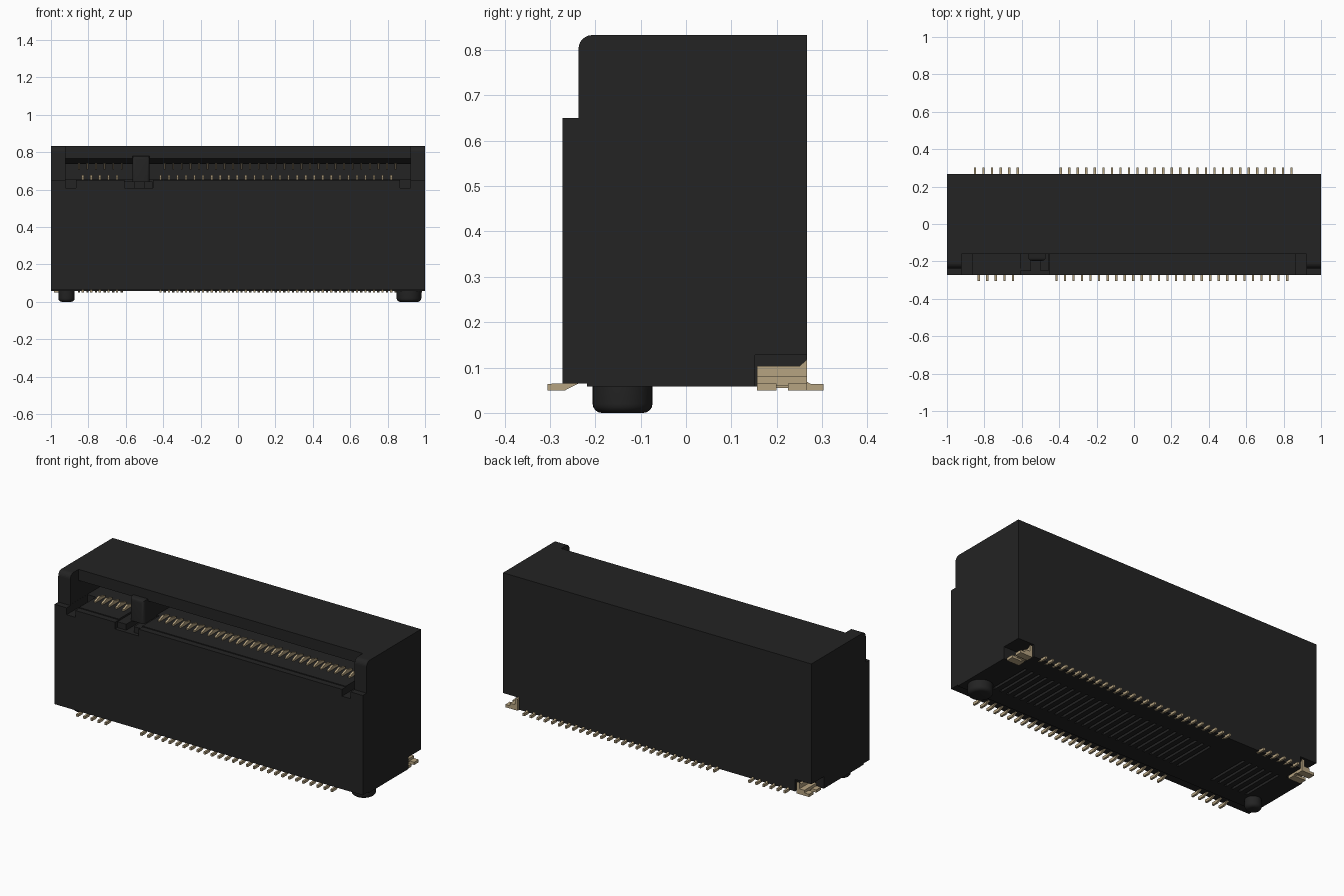
import bpy, bmesh, math

if "Cube" in bpy.data.objects:
    bpy.data.objects.remove(bpy.data.objects["Cube"])


def material(name, rgb):
    m = bpy.data.materials.new(name)
    m.use_nodes = True
    m.diffuse_color = (*rgb, 1)
    m.node_tree.nodes["Principled BSDF"].inputs["Base Color"].default_value = (*rgb, 1)
    return m


BLACK = material("black plastic", (0.017, 0.017, 0.017))
GOLD = material("pale gold metal", (0.47, 0.37, 0.22))


def finish(name, bm, mat, smooth=False):
    bmesh.ops.recalc_face_normals(bm, faces=bm.faces[:])
    me = bpy.data.meshes.new(name)
    bm.to_mesh(me)
    bm.free()
    me.materials.append(mat)
    ob = bpy.data.objects.new(name, me)
    bpy.context.collection.objects.link(ob)
    if smooth:
        bpy.ops.object.select_all(action='DESELECT')
        ob.select_set(True)
        bpy.context.view_layer.objects.active = ob
        bpy.ops.object.shade_smooth_by_angle(angle=math.radians(40))
    return ob


def extrude(bm, profile, x0, x1):
    """Extrude a (y, z) outline along x."""
    a = [bm.verts.new((x0, y, z)) for y, z in profile]
    b = [bm.verts.new((x1, y, z)) for y, z in profile]
    bm.faces.new(a)
    bm.faces.new(b[::-1])
    n = len(a)
    for i in range(n):
        j = (i + 1) % n
        bm.faces.new((a[i], b[i], b[j], a[j]))


def box(bm, x0, x1, y0, y1, z0, z1):
    extrude(bm, [(y0, z0), (y1, z0), (y1, z1), (y0, z1)], x0, x1)


def cut(target, bm):
    """Subtract a temporary cutter from the target."""
    cutter = finish("cutter", bm, BLACK)
    cutter.hide_render = True
    mod = target.modifiers.new("cut", 'BOOLEAN')
    mod.operation = 'DIFFERENCE'
    mod.solver = 'EXACT'
    mod.object = cutter
    bpy.context.view_layer.objects.active = target
    bpy.ops.object.modifier_apply(modifier=mod.name)
    bpy.data.objects.remove(cutter)


PITCH = 0.0457
front_x = [-0.83 + PITCH * i for i in range(5)] + [-0.415 + PITCH * i for i in range(28)]
back_x = [-0.85 + PITCH * i for i in range(6)] + [-0.392 + PITCH * i for i in range(28)]

# Housing: side outline with rounded top front corner
arc = [(-0.207 - 0.03 * math.sin(t), 0.803 + 0.03 * math.cos(t))
       for t in (math.pi / 2 * i / 6 for i in range(7))]
outline = arc + [(-0.237, 0.65), (-0.272, 0.65), (-0.272, 0.065), (-0.218, 0.065),
                 (-0.218, 0.058), (0.267, 0.058), (0.267, 0.833)]
bm = bmesh.new()
extrude(bm, outline, -1, 1)
housing = finish("housing", bm, BLACK)

# Card slot with sloping lead-in under the lip
bm = bmesh.new()
extrude(bm, [(-0.4, 0.655), (-0.4, 0.9), (-0.16, 0.9), (-0.16, 0.768),
             (-0.1, 0.737), (0.1, 0.737), (0.1, 0.655)], -0.922, 0.922)
cut(housing, bm)

# Notches in the front wall and at the back bottom corners
bm = bmesh.new()
for s in (-1, 1):
    box(bm, *sorted((s * 0.865, s * 0.921)), -0.4, -0.08, 0.61, 0.7)
    box(bm, *sorted((s * 0.895, s * 1.1)), 0.152, 0.4, 0, 0.128)
box(bm, -0.607, -0.455, -0.4, -0.08, 0.61, 0.7)
cut(housing, bm)

# Grooves under the housing
bm = bmesh.new()
for x in back_x:
    box(bm, x - 0.008, x + 0.008, -0.12, 0.14, 0, 0.075)
cut(housing, bm)

# Polarising key and the ledges beside it
bm = bmesh.new()
box(bm, -0.565, -0.472, -0.197, 0.1, 0.645, 0.78)
edges = [e for e in bm.edges
         if all(v.co.y < 0 for v in e.verts) and max(v.co.z for v in e.verts) > 0.7]
bmesh.ops.bevel(bm, geom=edges, offset=0.018, segments=3, profile=0.5, affect='EDGES')
finish("slot_key", bm, BLACK, True)
bm = bmesh.new()
box(bm, -0.606, -0.55, -0.25, -0.08, 0.61, 0.645)
box(bm, -0.5, -0.456, -0.25, -0.08, 0.61, 0.645)
finish("key_ledges", bm, BLACK)

# Locating pegs with rounded feet
for name, x, r in (("left_peg", 0.914, 0.066), ("right_peg", -0.917, 0.044)):
    bm = bmesh.new()
    bmesh.ops.create_cone(bm, cap_ends=True, segments=32, radius1=r, radius2=r, depth=0.07)
    bmesh.ops.translate(bm, verts=bm.verts[:], vec=(x, -0.14, 0.035))
    rim = [e for e in bm.edges if all(v.co.z < 0.01 for v in e.verts)]
    bmesh.ops.bevel(bm, geom=rim, offset=0.02, segments=4, profile=0.5, affect='EDGES')
    finish(name, bm, BLACK, True)


def pin_row(name, profile, xs, half):
    bm = bmesh.new()
    for x in xs:
        extrude(bm, profile, x - half, x + half)
    finish(name, bm, GOLD)


# Solder pins along both long edges
pin_row("front_pins", [(-0.305, 0.049), (-0.268, 0.049), (-0.235, 0.066), (-0.305, 0.064)],
        front_x, 0.006)
pin_row("back_pins", [(0.303, 0.049), (0.27, 0.049), (0.235, 0.06), (0.255, 0.075),
                      (0.275, 0.064), (0.303, 0.064)], back_x, 0.006)

# Spring contacts inside the slot
pin_row("lower_contacts", [(-0.14, 0.653), (-0.14, 0.663), (-0.1, 0.678), (-0.05, 0.664),
                           (-0.05, 0.653)], front_x, 0.006)
pin_row("upper_contacts", [(-0.11, 0.742), (-0.09, 0.742), (-0.03, 0.72), (0.02, 0.738),
                           (0.02, 0.725), (-0.03, 0.708)], back_x, 0.005)

# Solder tabs: upright plate with a spike and a split foot
for s, name in ((1, "left_tab"), (-1, "right_tab")):
    bm = bmesh.new()
    extrude(bm, [(0.157, 0.055), (0.267, 0.055), (0.267, 0.118), (0.25, 0.103),
                 (0.157, 0.103)], *sorted((s * 0.905, s * 0.922)))
    for y0, y1 in ((0.157, 0.2), (0.225, 0.267)):
        box(bm, *sorted((s * 0.905, s * 0.985)), y0, y1, 0.049, 0.065)
    box(bm, *sorted((s * 0.905, s * 0.955)), 0.157, 0.267, 0.06, 0.08)
    finish(name, bm, GOLD)
